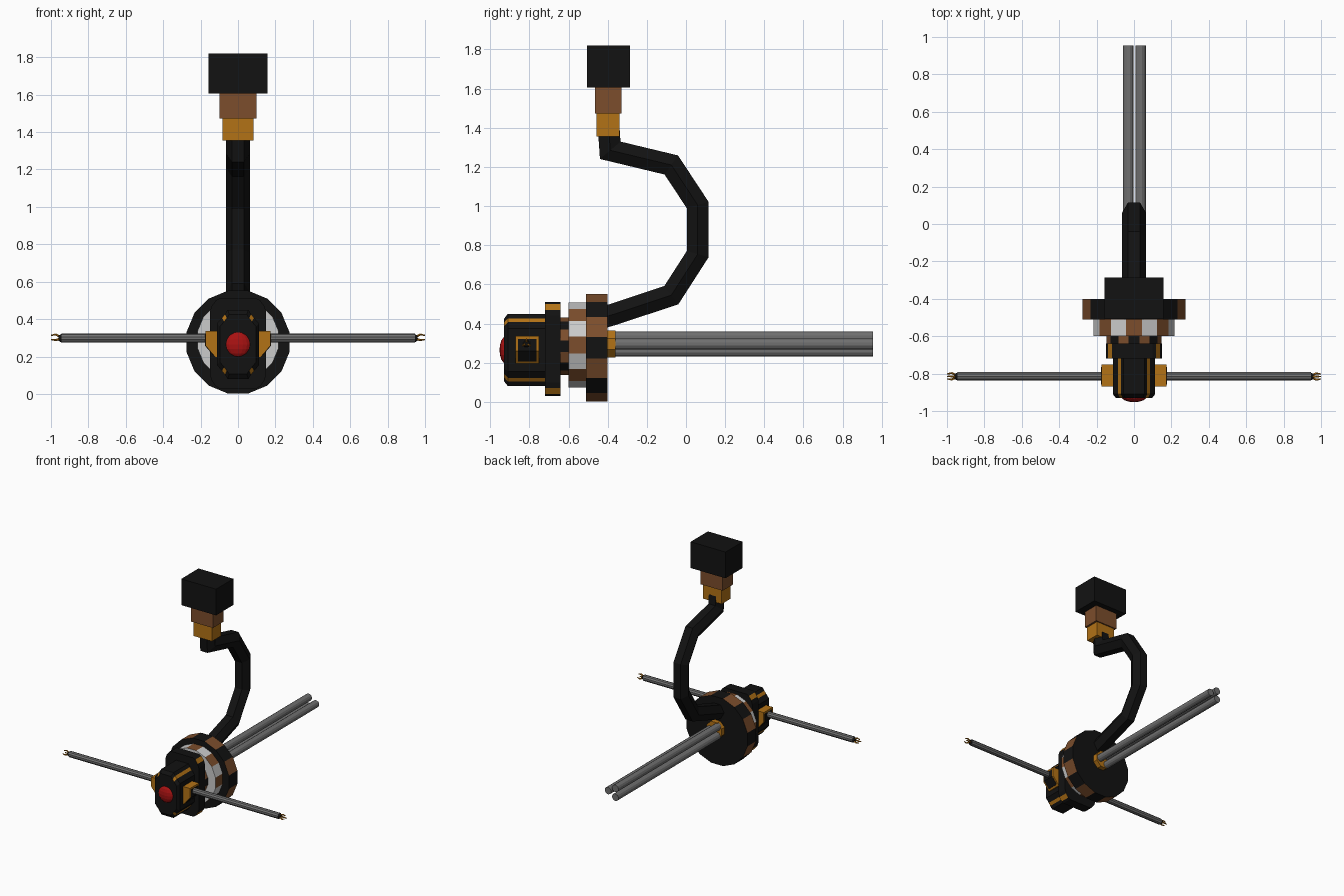
import bpy, bmesh
from math import sin, cos, pi
from mathutils import Vector

if "Cube" in bpy.data.objects:
    bpy.data.objects.remove(bpy.data.objects["Cube"])


def material(name, r, g, b):
    m = bpy.data.materials.new(name)
    m.diffuse_color = (r, g, b, 1)
    m.use_nodes = True
    m.node_tree.nodes["Principled BSDF"].inputs["Base Color"].default_value = m.diffuse_color
    return m


BLACK = material("black", 0.006, 0.006, 0.006)
BROWN = material("brown", 0.2, 0.075, 0.025)
ORANGE = material("orange", 0.45, 0.17, 0.008)
WHITE = material("white", 0.6, 0.6, 0.6)
STEEL = material("steel", 0.16, 0.16, 0.16)
RED = material("red", 0.4, 0.006, 0.006)


def loft(name, rings, cap, sides=None):
    """Join rings of points; sides is a repeating list of face materials."""
    sides = sides or [cap]
    mats = [cap] + [m for m in dict.fromkeys(sides) if m != cap]
    bm = bmesh.new()
    loops = [[bm.verts.new(p) for p in ring] for ring in rings]
    n = len(loops[0])
    bm.faces.new(loops[0])
    bm.faces.new(loops[-1][::-1])
    for a, b in zip(loops, loops[1:]):
        for i in range(n):
            j = (i + 1) % n
            f = bm.faces.new((a[i], b[i], b[j], a[j]))
            f.material_index = mats.index(sides[i % len(sides)])
    bmesh.ops.recalc_face_normals(bm, faces=bm.faces)
    me = bpy.data.meshes.new(name)
    bm.to_mesh(me)
    bm.free()
    for m in mats:
        me.materials.append(m)
    ob = bpy.data.objects.new(name, me)
    bpy.context.collection.objects.link(ob)
    return ob


def prism(name, outline, stations, cap, sides=None, zc=0.0):
    """Extrude an x-z outline along y; stations are (y, scale)."""
    return loft(name, [[(x * s, y, zc + z * s) for x, z in outline]
                       for y, s in stations], cap, sides)


def ngon(n, r, turn=0.5):
    return [(r * cos(2 * pi * (i + turn) / n), r * sin(2 * pi * (i + turn) / n))
            for i in range(n)]


def box(name, x, y0, y1, z0, z1, mat):
    return loft(name, [[(-x, y0, z), (x, y0, z), (x, y1, z), (-x, y1, z)]
                       for z in (z0, z1)], mat)


def rod(name, start, end, r, mat, n=10, r2=None):
    a, b = Vector(start), Vector(end)
    q = (b - a).to_track_quat('Z', 'Y')
    return loft(name, [[p + q @ Vector((x, y, 0)) for x, y in ngon(n, rad)]
                       for p, rad in ((a, r), (b, r if r2 is None else r2))], mat)


def striped_outline(quarter):
    """Mirror one quadrant (side to top) into a closed outline."""
    q = quarter
    return (q + [(-x, z) for x, z in q[::-1]]
            + [(-x, -z) for x, z in q] + [(x, -z) for x, z in q[::-1]])


# Checkered wheel, pale ring and neck
prism("rear_wheel", ngon(16, 0.28), [(-0.51, 1), (-0.40, 1)], BLACK, [BROWN, BLACK], 0.277)
prism("pale_ring", ngon(16, 0.222), [(-0.60, 1), (-0.505, 1)], WHITE, [WHITE, BROWN], 0.29)
prism("neck", ngon(16, 0.15), [(-0.65, 1), (-0.59, 1)], BLACK, [BROWN, BLACK], 0.285)

# Body and collar, with orange stripes on the chamfers
stripes = [BLACK, ORANGE, BLACK, BLACK, BLACK, ORANGE, BLACK, BLACK]
prism("body_collar", striped_outline([(0.15, 0.17), (0.14, 0.2), (0.118, 0.23), (0.1, 0.24)]),
      [(-0.72, 1), (-0.64, 1)], BLACK, stripes, 0.27)
prism("body", striped_outline([(0.113, 0.11), (0.086, 0.142), (0.07, 0.162), (0.055, 0.185)]),
      [(-0.93, 0.86), (-0.91, 1), (-0.71, 1)], BLACK, stripes, 0.265)

# Red nose button
bpy.ops.mesh.primitive_uv_sphere_add(segments=16, ring_count=8, radius=0.068,
                                     location=(0, -0.922, 0.265))
nose = bpy.context.object
nose.name = "nose_button"
nose.scale.y = 0.45
nose.data.materials.append(RED)

# Side arms: wedge mount, dark panel, rod, collar and three-prong claw
for s, side in ((1, "right"), (-1, "left")):
    prism(side + "_mount", [(s * x, z) for x, z in
          [(0.10, 0.337), (0.175, 0.337), (0.175, 0.26), (0.12, 0.195), (0.10, 0.195)]],
          [(-0.87, 1), (-0.752, 1)], ORANGE)
    prism(side + "_mount_panel", [(s * x, z) for x, z in
          [(0.12, 0.322), (0.177, 0.322), (0.177, 0.2585), (0.132, 0.2055), (0.12, 0.21)]],
          [(-0.858, 1), (-0.764, 1)], BLACK)
    ay, az = -0.815, 0.298
    rod(side + "_arm", (s * 0.16, ay, az), (s * 0.945, ay, az), 0.024, STEEL)
    rod(side + "_arm_tip", (s * 0.945, ay, az), (s * 0.96, ay, az), 0.022, BLACK, r2=0.014)
    for k in range(3):
        a = pi / 2 + k * 2 * pi / 3
        c, d = cos(a), sin(a)
        pts = [(s * x, ay + c * r, az + d * r)
               for x, r in ((0.952, 0.008), (0.975, 0.02), (1.0, 0.015))]
        rod(f"{side}_claw_base_{k}", pts[0], pts[1], 0.006, ORANGE, 5)
        rod(f"{side}_claw_end_{k}", pts[1], pts[2], 0.006, ORANGE, 5, 0.003)

# Rear socket with its three long rods
prism("rear_socket", ngon(8, 0.074), [(-0.41, 1), (-0.36, 1)], ORANGE, zc=0.295)
for i, (x, z) in enumerate(((-0.03, 0.331), (0.036, 0.295), (-0.03, 0.259))):
    rod(f"rear_rod_{i}", (x, -0.37, z), (x, 0.955, z), 0.029, STEEL, 12)

# Hexagonal hose swept along a bent path with mitred corners
path = [Vector(p) for p in [(-0.395, 1.40), (-0.387, 1.285), (-0.075, 1.21), (0.06, 1.005),
                            (0.06, 0.755), (-0.075, 0.545), (-0.37, 0.447), (-0.43, 0.43)]]
rings = []
for i, p in enumerate(path):
    t0 = (p - path[i - 1]).normalized() if i else (path[1] - p).normalized()
    t1 = (path[i + 1] - p).normalized() if i < len(path) - 1 else t0
    t = (t0 + t1).normalized()
    n = Vector((-t.y, t.x)) / t.dot(t0)
    rings.append([(x, p.x + n.x * h, p.y + n.y * h) for x, h in ngon(6, 0.064, 0)])
loft("hose", rings, BLACK)

# Stacked connector on top
box("connector_base", 0.084, -0.456, -0.34, 1.355, 1.472, ORANGE)
box("connector_middle", 0.1, -0.466, -0.33, 1.472, 1.606, BROWN)
box("connector_head", 0.157, -0.507, -0.285, 1.606, 1.82, BLACK)
